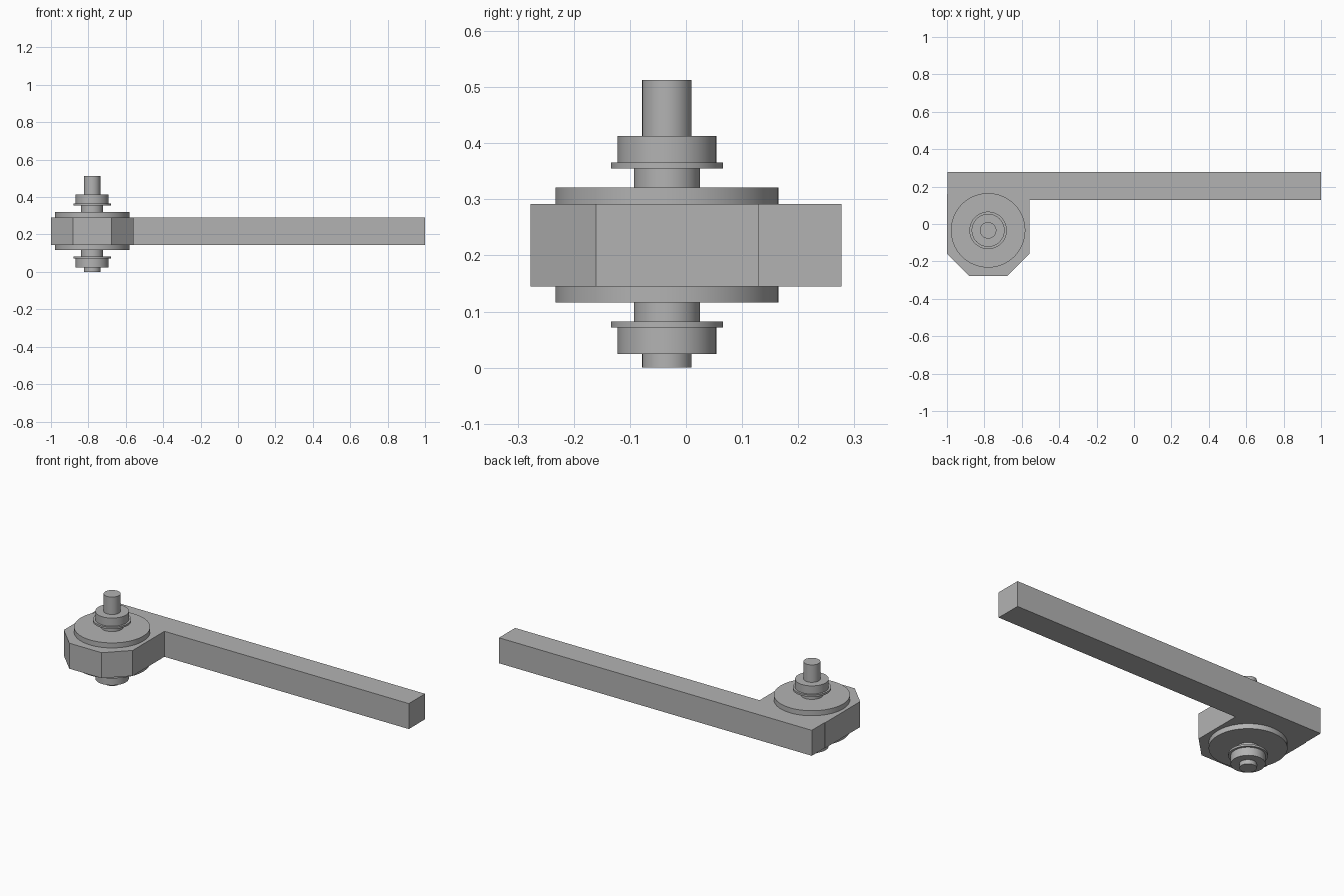
import bpy
import bmesh
import math

if "Cube" in bpy.data.objects:
    bpy.data.objects.remove(bpy.data.objects["Cube"], do_unlink=True)

AXIS_X, AXIS_Y = -0.78, -0.034
MID_Z = 0.2185

# Single grey metal
grey = bpy.data.materials.new("grey metal")
grey.use_nodes = True
colour = (0.45, 0.45, 0.45, 1)
grey.diffuse_color = colour
grey.node_tree.nodes["Principled BSDF"].inputs["Base Color"].default_value = colour


def add_cylinder(name, radius, low, high):
    """Upright cylinder on the pivot axis."""
    bpy.ops.mesh.primitive_cylinder_add(
        vertices=64, radius=radius, depth=high - low,
        location=(AXIS_X, AXIS_Y, (low + high) / 2))
    part = bpy.context.object
    part.name = name
    part.data.materials.append(grey)
    bpy.ops.object.shade_smooth_by_angle(angle=math.radians(30))


def add_plate(name, outline, low, high):
    """Flat outline extruded upwards."""
    bm = bmesh.new()
    face = bm.faces.new([bm.verts.new((x, y, low)) for x, y in outline])
    top = bmesh.ops.extrude_face_region(bm, geom=[face])
    verts = [v for v in top["geom"] if isinstance(v, bmesh.types.BMVert)]
    bmesh.ops.translate(bm, verts=verts, vec=(0, 0, high - low))
    bmesh.ops.recalc_face_normals(bm, faces=bm.faces)
    mesh = bpy.data.meshes.new(name)
    bm.to_mesh(mesh)
    bm.free()
    mesh.materials.append(grey)
    bpy.context.collection.objects.link(bpy.data.objects.new(name, mesh))


# Long arm joined to a chamfered bearing block
add_plate("arm_and_block", [
    (-0.997, 0.277), (-0.997, 0.16), (-1, 0.16), (-1, -0.16),
    (-0.883, -0.277), (-0.677, -0.277), (-0.56, -0.16), (-0.56, 0.129),
    (1, 0.129), (1, 0.277)], 0.145, 0.292)

# Shaft through the whole stack
add_cylinder("shaft", 0.044, 0, 0.513)

# Matching stack above and below the block, as distances from its middle
stack = [("disc", 0.199, 0.07, 0.1025),
         ("neck", 0.059, 0.1, 0.137),
         ("flange", 0.1, 0.136, 0.147),
         ("collar", 0.088, 0.146, 0.194)]
for name, radius, near, far in stack:
    add_cylinder("upper_" + name, radius, MID_Z + near, MID_Z + far)
    add_cylinder("lower_" + name, radius, MID_Z - far, MID_Z - near)
